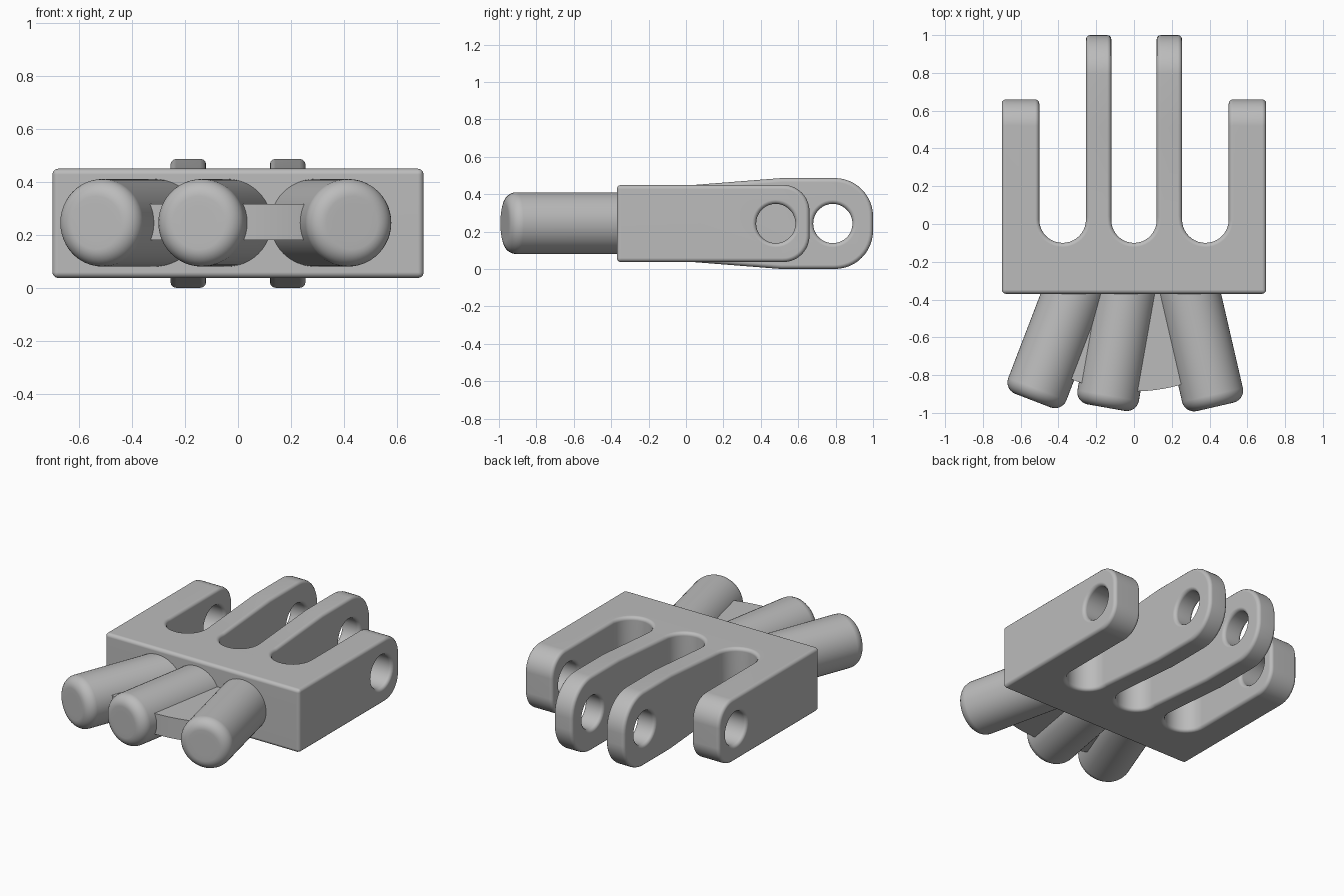
import bpy, bmesh
from math import sin, cos, pi, radians, sqrt
from mathutils import Matrix, Vector

if "Cube" in bpy.data.objects:
    bpy.data.objects.remove(bpy.data.objects["Cube"])

grey = bpy.data.materials.new("plain grey")
grey.use_nodes = True
grey.diffuse_color = (0.5, 0.5, 0.5, 1)
grey.node_tree.nodes["Principled BSDF"].inputs["Base Color"].default_value = (0.5, 0.5, 0.5, 1)

MID = 0.243  # height of the shared centre plane


def make(name, bm):
    bmesh.ops.recalc_face_normals(bm, faces=bm.faces)
    mesh = bpy.data.meshes.new(name)
    bm.to_mesh(mesh)
    bm.free()
    ob = bpy.data.objects.new(name, mesh)
    bpy.context.collection.objects.link(ob)
    mesh.materials.append(grey)
    return ob


def prism(name, outline, axis, lo, hi):
    """Extrude a 2D outline along x (outline in y,z) or z (outline in x,y)."""
    bm = bmesh.new()
    place = (lambda a, b: (lo, a, b)) if axis == "x" else (lambda a, b: (a, b, lo))
    face = bm.faces.new([bm.verts.new(place(a, b)) for a, b in outline])
    new = bmesh.ops.extrude_face_region(bm, geom=[face])["geom"]
    step = Vector((hi - lo, 0, 0) if axis == "x" else (0, 0, hi - lo))
    bmesh.ops.translate(bm, vec=step, verts=[v for v in new if isinstance(v, bmesh.types.BMVert)])
    return make(name, bm)


def arc(cx, cy, r, start, end, n):
    return [(cx + r * cos(radians(start + (end - start) * i / n)),
             cy + r * sin(radians(start + (end - start) * i / n))) for i in range(n + 1)]


def apply(ob, kind, **settings):
    mod = ob.modifiers.new(kind, kind)
    for key, value in settings.items():
        setattr(mod, key, value)
    bpy.context.view_layer.objects.active = ob
    bpy.ops.object.modifier_apply(modifier=mod.name)


def boolean(ob, others, operation="DIFFERENCE", keep=False):
    for other in others:
        apply(ob, "BOOLEAN", object=other, operation=operation, solver="EXACT")
        if not keep:
            bpy.data.objects.remove(other)


def finish(ob, angle):
    bpy.ops.object.select_all(action="DESELECT")
    ob.select_set(True)
    bpy.context.view_layer.objects.active = ob
    bpy.ops.object.shade_smooth_by_angle(angle=radians(angle))
    apply(ob, "WEIGHTED_NORMAL", keep_sharp=True)


def side_profile(back, front, half, radius, taper):
    """Bar seen from the side with two rounded corners at the back end."""
    upper = arc(back - radius, half - radius, radius, 90, 0, 12)
    lower = [(y, -z) for y, z in reversed(upper)]
    pts = [(front, taper[1]), (taper[0], half)] if taper else [(front, half)]
    pts = pts + upper + lower + [(y, -z) for y, z in reversed(pts)]
    return [(y, z + MID) for y, z in pts]


# Body: wide block joined with the longer inner arms
body = prism("clevis_body", side_profile(0.66, -0.37, 0.206, 0.14, None), "x", -0.7, 0.7)
inner = prism("inner_arms", side_profile(1.0, 0.0, 0.243, 0.205, (0.51, 0.203)), "x", -0.37, 0.37)
boolean(body, [inner], "UNION")

# Three round-bottomed slots separate the four arms
for centre, half in ((-0.378, 0.1235), (0, 0.12), (0.378, 0.1235)):
    outline = [(centre + half, 1.3), (centre - half, 1.3)] + arc(centre, -0.1 + half, half, 180, 360, 20)
    boolean(body, [prism("slot_cutter", outline, "z", -0.3, 0.8)])

# Pin holes through the inner and outer arms
for y, lo, hi in ((0.785, -0.4, 0.4), (0.48, 0.4, 0.8), (0.48, -0.8, -0.4)):
    circle = arc(y, MID, 0.105, 0, 360, 36)[:-1]
    boolean(body, [prism("pin_cutter", circle, "x", lo, hi)])

apply(body, "BEVEL", width=0.022, segments=3, limit_method="ANGLE",
      angle_limit=radians(40), use_clamp_overlap=False)
finish(body, 35)


# Front prongs: bored, round-nosed cylinders fanning out from the block
def lathe(name, profile, tip, degrees):
    bm = bmesh.new()
    verts = [bm.verts.new((r, 0, t)) for r, t in profile]
    edges = [bm.edges.new(pair) for pair in zip(verts, verts[1:])]
    bmesh.ops.spin(bm, geom=verts + edges, cent=(0, 0, 0), axis=(0, 0, 1),
                   angle=2 * pi, steps=48, use_duplicate=False)
    bmesh.ops.remove_doubles(bm, verts=bm.verts, dist=1e-5)
    turn = Matrix.Rotation(radians(-degrees), 4, "Z") @ Matrix.Rotation(-pi / 2, 4, "X")
    bm.transform(Matrix.Translation((*tip, MID + 0.002)) @ turn)
    return make(name, bm)


RADIUS, NOSE, BORE, LENGTH = 0.165, 0.065, 0.068, 0.68
nose = [(x, y) for x, y in arc(RADIUS - NOSE, NOSE, NOSE, 270, 360, 7)]
solid = [(0, 0)] + nose + [(RADIUS, LENGTH), (0, LENGTH)]
bore = [(0, -0.1), (BORE, -0.1), (BORE, 0.4), (0, 0.4)]

# Curved web plate between the prongs
sweep = [(x, -sqrt(0.886 ** 2 - x * x)) for x in [0.35 - 0.77 * i / 20 for i in range(21)]]
web = prism("prong_web", [(-0.29, -0.3), (0.27, -0.3)] + sweep, "z", 0.18, 0.315)

for name, tip, degrees in (("right_prong", (-0.535, -0.935), 21),
                           ("middle_prong", (-0.148, -0.972), 10),
                           ("left_prong", (0.43, -0.968), -13)):
    prong = lathe(name, solid, tip, degrees)
    cutter = lathe("bore_cutter", bore, tip, degrees)
    boolean(web, [cutter], keep=True)
    boolean(prong, [cutter])
    finish(prong, 35)
finish(web, 35)
